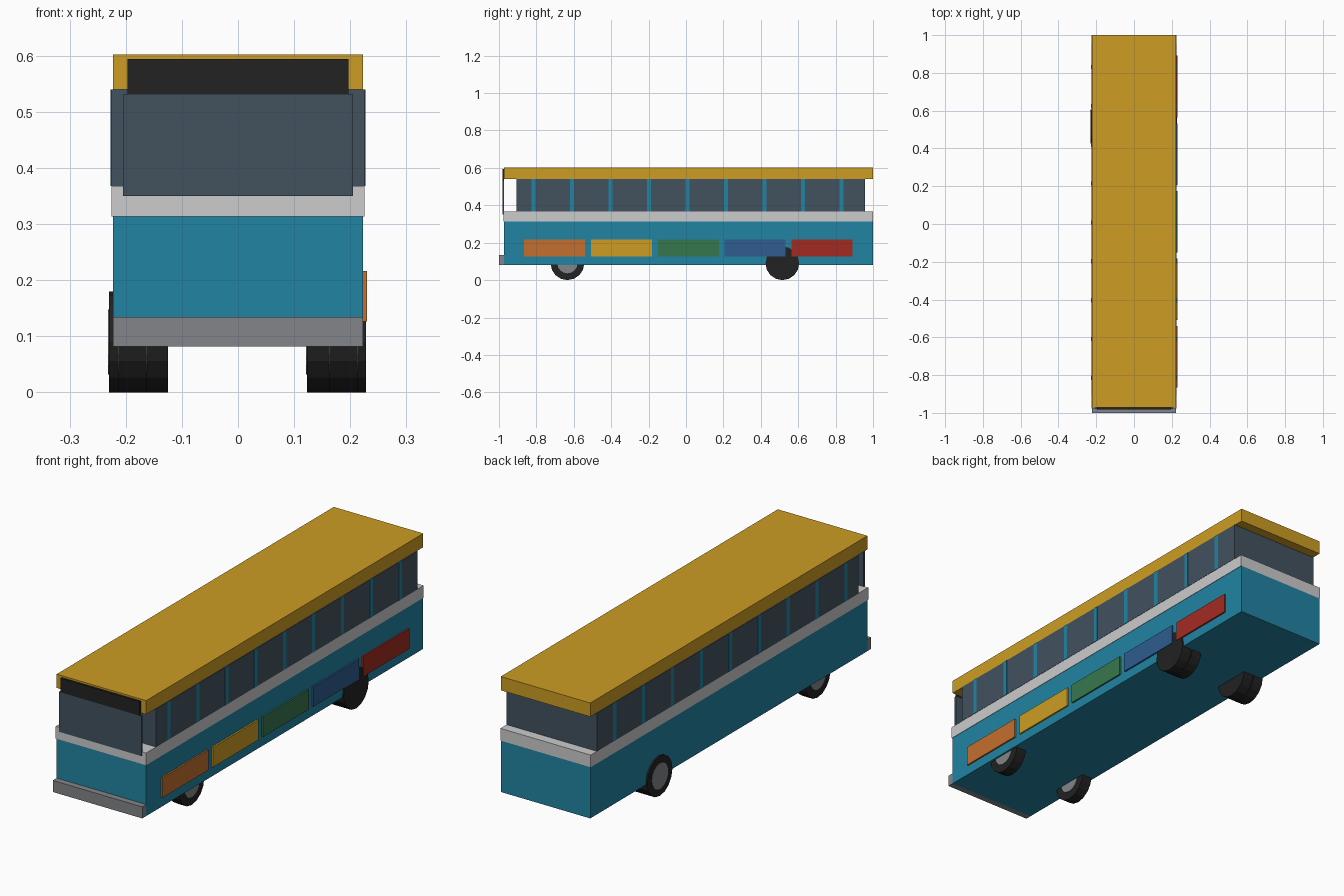
import bpy
import math

cube = bpy.data.objects.get("Cube")
if cube:
    bpy.data.objects.remove(cube, do_unlink=True)


def material(name, *rgb):
    """Flat material from 0-255 display values."""
    lin = [((c / 255 + 0.055) / 1.055) ** 2.4 for c in rgb] + [1]
    m = bpy.data.materials.new(name)
    m.use_nodes = True
    m.diffuse_color = lin
    m.node_tree.nodes["Principled BSDF"].inputs["Base Color"].default_value = lin
    return m


teal = material("teal paint", 34, 132, 164)
yellow = material("yellow paint", 205, 157, 35)
pale = material("pale grey trim", 204, 204, 204)
grey = material("mid grey metal", 131, 133, 136)
slate = material("slate glass", 66, 82, 95)
black = material("black rubber", 34, 34, 34)
orange = material("orange paint", 196, 110, 46)
green = material("green paint", 54, 119, 78)
blue = material("blue paint", 46, 92, 143)
red = material("red paint", 164, 43, 33)


def box(name, mat, x, y, z):
    """Box from (min, max) ranges."""
    bpy.ops.mesh.primitive_cube_add(size=1, location=[sum(r) / 2 for r in (x, y, z)])
    ob = bpy.context.object
    ob.name = name
    ob.scale = [r[1] - r[0] for r in (x, y, z)]
    bpy.ops.object.transform_apply(location=False, rotation=False)
    ob.data.materials.append(mat)
    return ob


def disc(name, mat, radius, x, y):
    """Cylinder along x, standing at axle height."""
    bpy.ops.mesh.primitive_cylinder_add(vertices=16, radius=radius, depth=x[1] - x[0],
                                        location=(sum(x) / 2, y, AXLE_Z),
                                        rotation=(0, math.pi / 2, 0))
    ob = bpy.context.object
    ob.name = name
    ob.data.materials.append(mat)
    return ob


AXLE_Z = 0.09
W = 0.223
FRONT, BACK = -0.972, 1.0

# Body shell, trim and roof
box("lower_body", teal, (-W, W), (FRONT, BACK), (0.082, 0.313))
box("belt_trim", pale, (-W - 0.002, W + 0.002), (FRONT - 0.004, BACK), (0.313, 0.368))
box("roof", yellow, (-W, W), (FRONT, BACK), (0.54, 0.602))
box("front_bumper", grey, (-W, W), (-1.0, FRONT), (0.082, 0.134))

# Glazed cabin with window pillars on both sides
box("cabin_glass", slate, (-0.2262, 0.2262), (-0.905, 0.956), (0.368, 0.54))
for side, s in (("left", 1), ("right", -1)):
    for i in range(9):
        y = -0.815 + i * 0.2058
        box(f"{side}_pillar_{i + 1}", teal, sorted((s * 0.22, s * 0.2272)),
            (y - 0.011, y + 0.011), (0.368, 0.54))

# Windscreen and destination sign
box("windscreen", slate, (-0.205, 0.205), (-0.980, FRONT), (0.35, 0.531))
box("destination_sign", black, (-0.197, 0.197), (-0.982, FRONT), (0.531, 0.594))

# Coloured panels along the left side
for i, (name, mat) in enumerate((("orange", orange), ("yellow", yellow), ("green", green),
                                 ("blue", blue), ("red", red))):
    y = -0.866 + i * 0.3577
    box(f"{name}_side_panel", mat, (W - 0.002, 0.2303), (y, y + 0.326), (0.126, 0.216))

# Front single wheels, hub showing on both faces
for side, s in (("left", 1), ("right", -1)):
    x = s * 0.188
    disc(f"front_{side}_tyre", black, AXLE_Z, (x - 0.025, x + 0.025), -0.634)
    disc(f"front_{side}_hub", grey, 0.054, (x - 0.027, x + 0.027), -0.634)

# Rear twin wheels, hub showing on the right-hand face only
for side, x in (("left", 0.123), ("right", -0.230)):
    disc(f"rear_{side}_inner_tyre", black, AXLE_Z, (x, x + 0.05), 0.515)
    disc(f"rear_{side}_outer_tyre", black, AXLE_Z, (x + 0.055, x + 0.105), 0.515)
    disc(f"rear_{side}_hub", grey, 0.058, (x - 0.0015, x + 0.09), 0.515)
